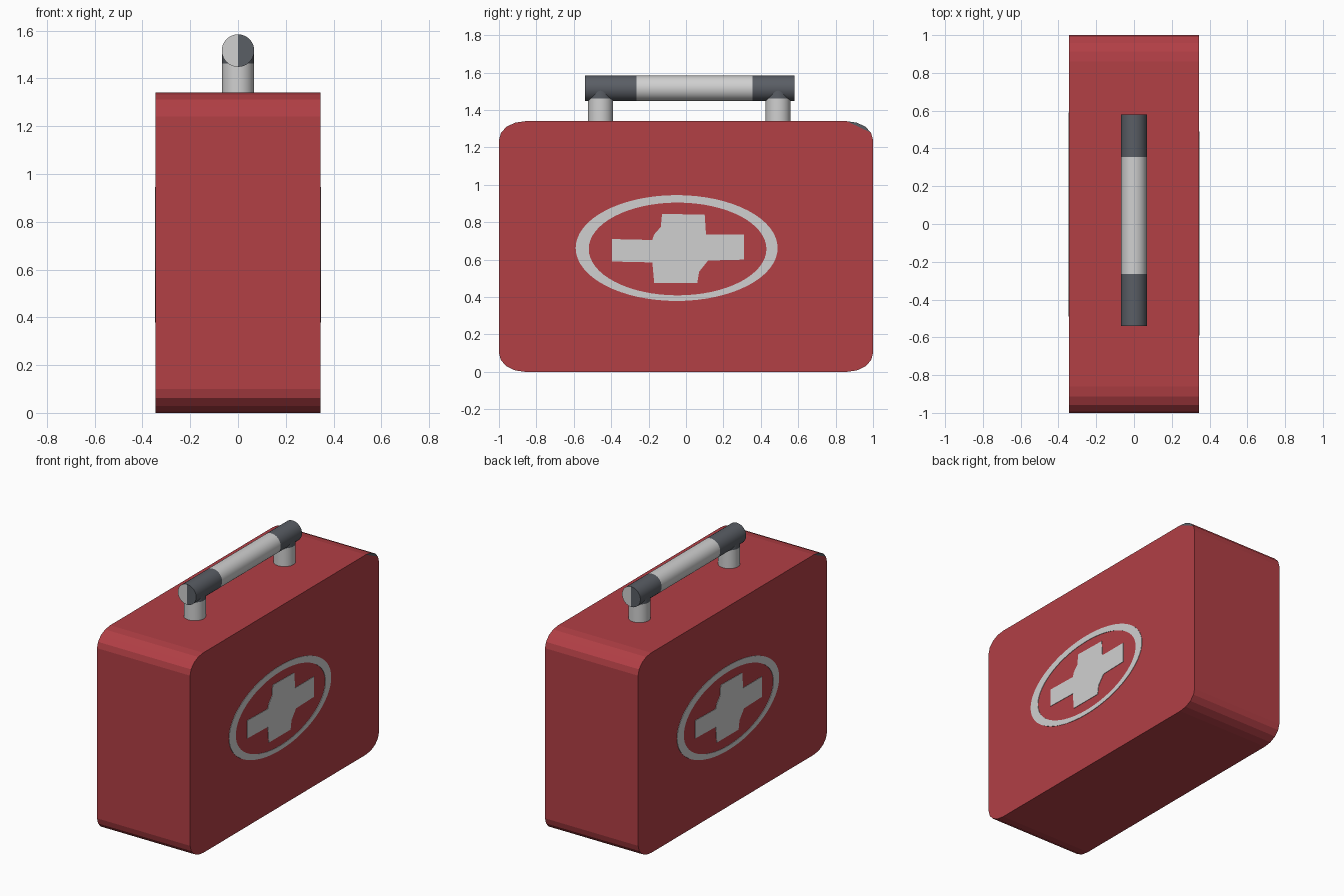
import bpy, bmesh, math

if "Cube" in bpy.data.objects:
    bpy.data.objects.remove(bpy.data.objects["Cube"])


def material(name, rgb):
    m = bpy.data.materials.new(name)
    m.diffuse_color = (*rgb, 1.0)
    m.use_nodes = True
    m.node_tree.nodes["Principled BSDF"].inputs["Base Color"].default_value = m.diffuse_color
    return m


RED = material("case red", (0.445, 0.050, 0.060))
LIGHT = material("light grey", (0.631, 0.631, 0.631))
DARK = material("dark grey", (0.102, 0.112, 0.130))


def loft(rings, bands=None, closed=False):
    """Skin matching rings of points; bands gives a material index per band."""
    bm = bmesh.new()
    rows = [[bm.verts.new(p) for p in ring] for ring in rings]
    n = len(rows[0])
    for k in range(len(rows) if closed else len(rows) - 1):
        a, b = rows[k], rows[(k + 1) % len(rows)]
        for i in range(n):
            j = (i + 1) % n
            f = bm.faces.new((a[i], a[j], b[j], b[i]))
            f.material_index = bands[k] if bands else 0
    caps = []
    if not closed:
        for row, band in ((rows[0], 0), (rows[-1], -1)):
            f = bm.faces.new(row)
            f.material_index = bands[band] if bands else 0
            caps.append(f)
    bmesh.ops.recalc_face_normals(bm, faces=bm.faces)
    return bm, rows, caps


def finish(bm, name, mats, smooth=False):
    me = bpy.data.meshes.new(name)
    bm.to_mesh(me)
    bm.free()
    for m in mats:
        me.materials.append(m)
    ob = bpy.data.objects.new(name, me)
    bpy.context.collection.objects.link(ob)
    if smooth:
        bpy.ops.object.select_all(action='DESELECT')
        ob.select_set(True)
        bpy.context.view_layer.objects.active = ob
        bpy.ops.object.shade_smooth_by_angle(angle=math.radians(35))


def ellipse(cu, cv, ru, rv, n):
    return [(cu + ru * math.cos(2 * math.pi * i / n),
             cv + rv * math.sin(2 * math.pi * i / n)) for i in range(n)]


# Case: rounded profile in y/z, extruded along x
HALF = 0.345
profile = []
for cy, cz, start in ((0.86, 1.24, 90), (0.86, 0.10, 0),
                      (-0.86, 0.10, -90), (-0.86, 1.24, -180)):
    for i in range(5):
        a = math.radians(start - 22.5 * i)
        profile.append((cy + 0.14 * math.cos(a), cz + 0.10 * math.sin(a)))
bm, rows, caps = loft([[(x, y, z) for y, z in profile] for x in (-HALF, HALF)])
# Dark sliver on one top corner of each large side
for cap, row, i, j in ((caps[0], rows[0], 16, 19), (caps[1], rows[1], 0, 3)):
    new, _ = bmesh.utils.face_split(cap, row[i], row[j])
    min(cap, new, key=lambda f: f.calc_area()).material_index = 1
finish(bm, "case", [RED, DARK])

# Emblem on both large sides: oval ring and cross plates
CROSS = [(-.396, .71), (-.18, .705), (-.17, .735), (-.135, .775), (-.128, .845),
         (.10, .84), (.107, .735), (.31, .735), (.31, .60), (.118, .595),
         (.07, .535), (.06, .475), (-.17, .475), (-.18, .585), (-.396, .59)]
outer = ellipse(-0.05, 0.662, 0.54, 0.283, 64)
inner = ellipse(-0.045, 0.657, 0.475, 0.248, 64)
for s, side in ((1, "right"), (-1, "left")):
    def place(pts, x):
        return [(s * x, s * y, z) for y, z in pts]
    lo, hi = HALF - 0.004, HALF + 0.003
    bm, _, _ = loft([place(outer, lo), place(outer, hi),
                     place(inner, hi), place(inner, lo)], closed=True)
    finish(bm, side + "_oval_ring", [LIGHT])
    bm, _, _ = loft([place(CROSS, lo), place(CROSS, hi)])
    finish(bm, side + "_cross", [LIGHT])

# Handle bar: dark ends, light middle
N, R, ZC = 32, 0.068, 1.516
circle = ellipse(0, ZC, R, R, N)
bm, rows, caps = loft([[(x, y, z) for x, z in circle]
                       for y in (-0.54, -0.265, 0.355, 0.58)], [1, 0, 1])
# End caps are half light, half dark
for cap, row, s in ((caps[0], rows[0], -1), (caps[1], rows[-1], 1)):
    new, _ = bmesh.utils.face_split(cap, row[N // 4], row[3 * N // 4])
    for f in (cap, new):
        f.material_index = 0 if f.calc_center_median().x * s > 0 else 1
finish(bm, "handle_bar", [LIGHT, DARK], smooth=True)

# Handle posts: light with dark tops meeting the bar
for name, y in (("front_post", -0.457), ("back_post", 0.492)):
    ring = ellipse(0, y, 0.067, 0.067, N)
    bm, _, _ = loft([[(px, py, z) for px, py in ring]
                     for z in (1.33, 1.462, ZC)], [0, 1])
    finish(bm, name, [LIGHT, DARK], smooth=True)
